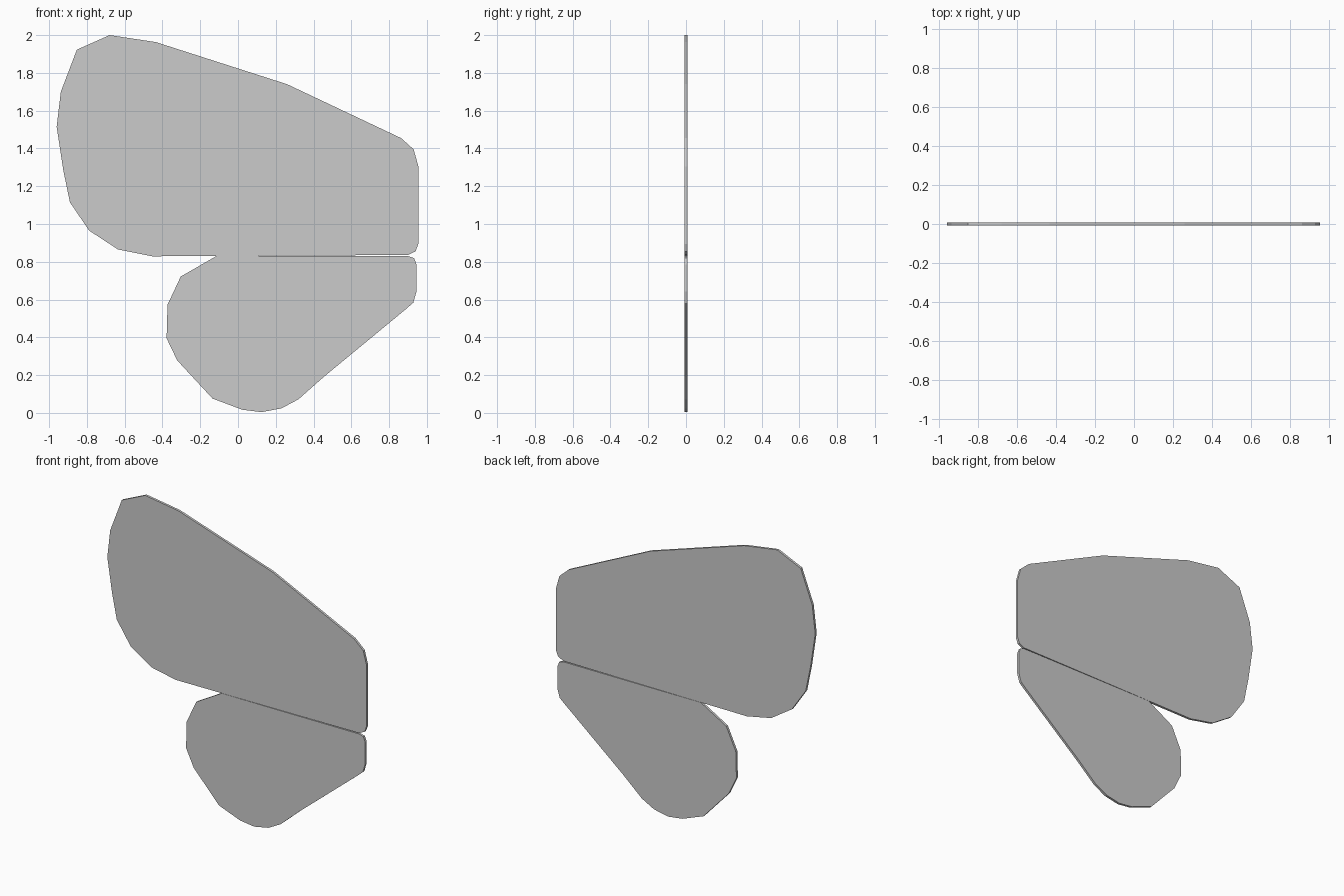
import bpy, bmesh

THICK = 0.016


def plate(name, outline):
    """Flat panel: an outline in the x-z plane extruded along y."""
    bm = bmesh.new()
    face = bm.faces.new([bm.verts.new((x, -THICK / 2, z)) for x, z in outline])
    ext = bmesh.ops.extrude_face_region(bm, geom=[face], use_keep_orig=True)
    verts = [v for v in ext["geom"] if isinstance(v, bmesh.types.BMVert)]
    bmesh.ops.translate(bm, verts=verts, vec=(0, THICK, 0))
    bmesh.ops.recalc_face_normals(bm, faces=bm.faces)
    mesh = bpy.data.meshes.new(name)
    bm.to_mesh(mesh)
    bm.free()
    obj = bpy.data.objects.new(name, mesh)
    bpy.context.collection.objects.link(obj)
    return obj


# Large upper wing panel
plate("upper_wing", [
    (-0.68, 2.0), (-0.435, 1.963), (0.26, 1.74), (0.863, 1.455),
    (0.93, 1.395), (0.955, 1.305), (0.955, 0.895), (0.94, 0.855),
    (0.90, 0.836), (-0.455, 0.829), (-0.635, 0.865), (-0.788, 0.965),
    (-0.89, 1.115), (-0.925, 1.285), (-0.96, 1.515), (-0.938, 1.70),
    (-0.853, 1.923)])

# Small lower wing panel
plate("lower_wing", [
    (-0.115, 0.83), (-0.303, 0.722), (-0.373, 0.573), (-0.378, 0.395),
    (-0.322, 0.278), (-0.135, 0.076), (0.022, 0.017), (0.125, 0.004),
    (0.23, 0.024), (0.32, 0.072), (0.457, 0.193), (0.885, 0.546),
    (0.928, 0.583), (0.945, 0.643), (0.945, 0.785), (0.932, 0.82),
    (0.90, 0.83)])
